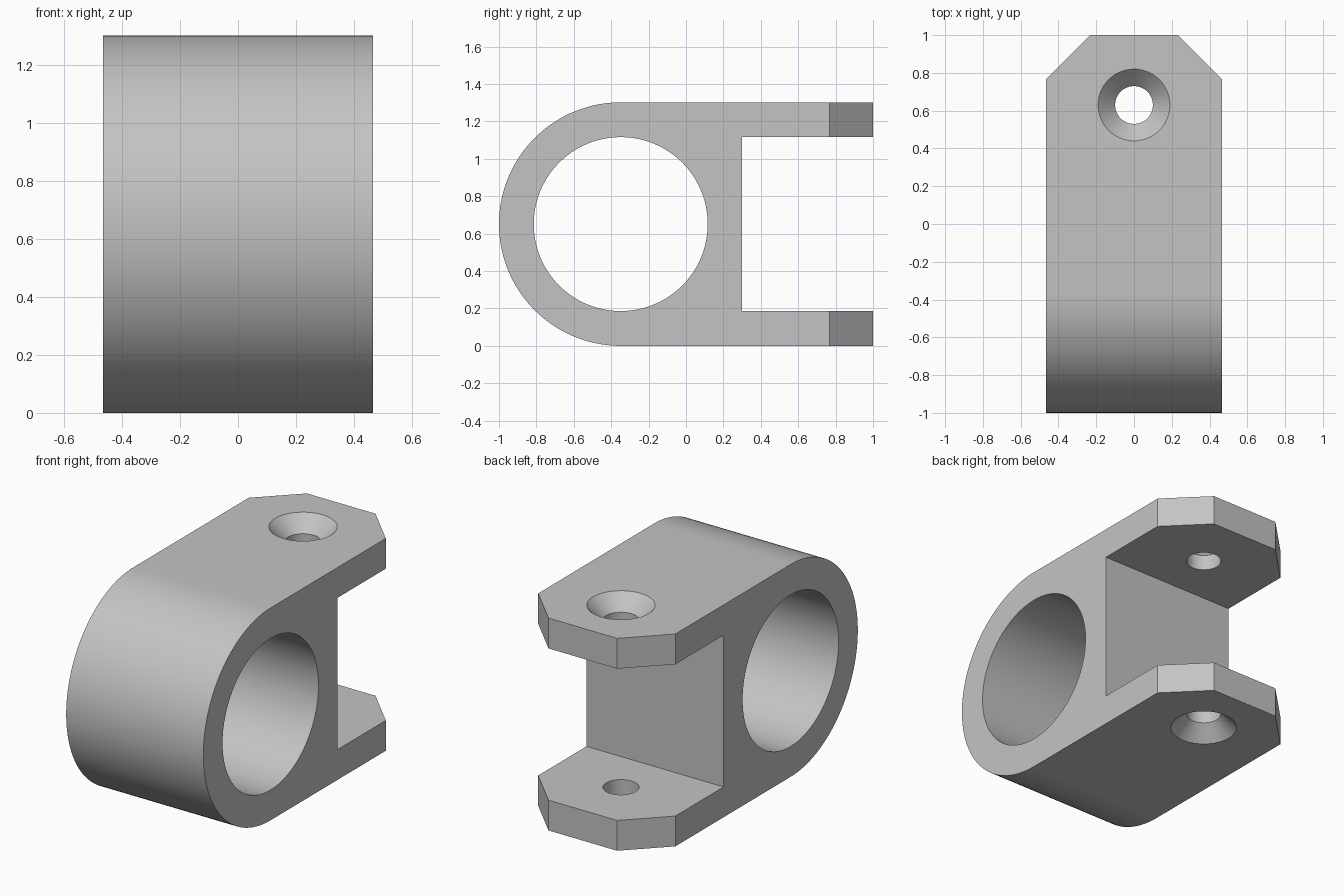
import bpy
import bmesh
import math
from mathutils import Vector

default = bpy.data.objects.get("Cube")
if default:
    bpy.data.objects.remove(default, do_unlink=True)

HEIGHT = 1.302
OUTER = HEIGHT / 2       # radius of the rounded front
HALF_W = 0.465           # half width, also the bore radius
WALL = 0.186             # thickness of the fork arms
AXIS_Y = OUTER - 1
SLOT_Y = 0.30
HOLE_Y = 0.63
SINK_R, HOLE_R = 0.19, 0.10

grey = bpy.data.materials.new("plain grey")
grey.use_nodes = True
colour = (0.55, 0.55, 0.55, 1)
grey.diffuse_color = colour
grey.node_tree.nodes["Principled BSDF"].inputs["Base Color"].default_value = colour


def loft(name, rings):
    """Closed solid skinned through matching rings of points."""
    bm = bmesh.new()
    loops = [[bm.verts.new(p) for p in ring] for ring in rings]
    n = len(loops[0])
    for a, b in zip(loops, loops[1:]):
        for i in range(n):
            j = (i + 1) % n
            bm.faces.new((a[i], a[j], b[j], b[i]))
    bm.faces.new(loops[0])
    bm.faces.new(loops[-1])
    bmesh.ops.recalc_face_normals(bm, faces=bm.faces)
    mesh = bpy.data.meshes.new(name)
    bm.to_mesh(mesh)
    bm.free()
    mesh.materials.append(grey)
    obj = bpy.data.objects.new(name, mesh)
    bpy.context.collection.objects.link(obj)
    return obj


def arc(radius, start, sweep, steps):
    angles = [start + sweep * i / steps for i in range(steps + 1)]
    return [(radius * math.cos(a), radius * math.sin(a)) for a in angles]


def across(points, half):
    """Two copies of a (y, z) outline, at either side of x = 0."""
    return [[Vector((x, y, z)) for y, z in points] for x in (-half, half)]


def combine(target, tool, operation):
    mod = target.modifiers.new(tool.name, 'BOOLEAN')
    mod.object, mod.operation, mod.solver = tool, operation, 'EXACT'
    tool.hide_render = True
    bpy.context.view_layer.objects.active = target
    bpy.ops.object.modifier_apply(modifier=mod.name)
    bpy.data.objects.remove(tool, do_unlink=True)


# Side profile: rounded front and two fork arms at the back
front = [(AXIS_Y + y, OUTER + z) for y, z in arc(OUTER, math.pi / 2, math.pi, 72)]
fork = [(1.2, 0), (1.2, WALL), (SLOT_Y, WALL),
        (SLOT_Y, HEIGHT - WALL), (1.2, HEIGHT - WALL), (1.2, HEIGHT)]
clevis = loft("clevis_body", across(front + fork, 0.7))

# Plan outline trims the width and chamfers the arm tips
half = HALF_W / 2
plan = [(-HALF_W, -1.2), (HALF_W, -1.2), (HALF_W, 1 - half),
        (half, 1), (-half, 1), (-HALF_W, 1 - half)]
trim = loft("plan_trim", [[Vector((x, y, z)) for x, y in plan] for z in (-0.2, 1.5)])
combine(clevis, trim, 'INTERSECT')

# Cross bore through the rounded end
circle = arc(HALF_W, 0, math.tau, 96)[:-1]
bore = loft("bore_cutter",
            across([(AXIS_Y + y, OUTER + z) for y, z in circle], 0.7))
combine(clevis, bore, 'DIFFERENCE')

# Countersunk pin hole in each arm, opening outwards
sink = SINK_R - HOLE_R
steps = [(SINK_R + 0.05, -0.05), (HOLE_R, sink), (HOLE_R, WALL + 0.1)]
for side in (1, -1):
    rings = [[Vector((x, HOLE_Y + y, OUTER + side * (OUTER - depth)))
              for x, y in arc(r, 0, math.tau, 64)[:-1]] for r, depth in steps]
    combine(clevis, loft("pin_hole_cutter", rings), 'DIFFERENCE')

# Smooth curved walls, crisp edges
bpy.ops.object.select_all(action='DESELECT')
clevis.select_set(True)
bpy.context.view_layer.objects.active = clevis
bpy.ops.object.shade_smooth_by_angle(angle=math.radians(30))
